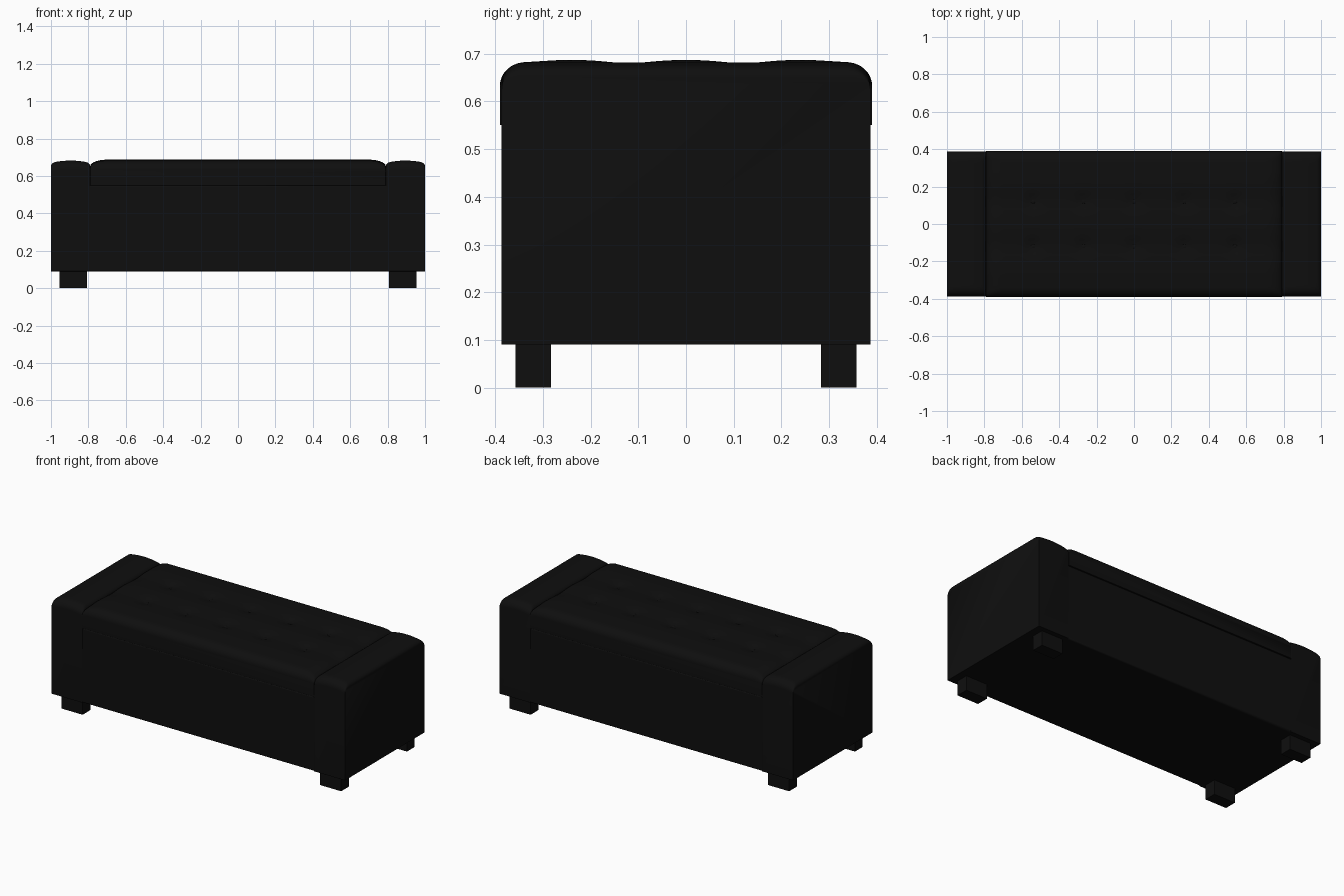
import bpy, bmesh
from math import sin, pi, sqrt, exp, hypot

cube = bpy.data.objects.get("Cube")
if cube:
    bpy.data.objects.remove(cube)

black = bpy.data.materials.new("black leather")
black.use_nodes = True
colour = (0.0045, 0.0045, 0.0045, 1)
black.diffuse_color = colour
black.node_tree.nodes["Principled BSDF"].inputs["Base Color"].default_value = colour

TUFTS = [(i * 0.27, y) for i in range(-2, 3) for y in (-0.12, 0.12)]


def finish(name, bm, bevel, smooth=True):
    bmesh.ops.recalc_face_normals(bm, faces=bm.faces)
    mesh = bpy.data.meshes.new(name)
    bm.to_mesh(mesh)
    bm.free()
    ob = bpy.data.objects.new(name, mesh)
    bpy.context.collection.objects.link(ob)
    mesh.materials.append(black)
    if bevel:
        mod = ob.modifiers.new("soft edges", "BEVEL")
        mod.width, mod.segments = bevel, 3
        mod.limit_method, mod.angle_limit = "ANGLE", 1.05
    if smooth:
        bpy.ops.object.select_all(action="DESELECT")
        ob.select_set(True)
        bpy.context.view_layer.objects.active = ob
        bpy.ops.object.shade_smooth_by_angle(angle=0.7)
    return ob


def box(name, centre, size, bevel=0.0):
    bm = bmesh.new()
    bmesh.ops.create_cube(bm, size=1)
    for v in bm.verts:
        v.co = [c + p * s for c, p, s in zip(centre, v.co, size)]
    return finish(name, bm, bevel, bevel > 0)


def roll(half, pos, width, drop):
    """Drop of an elliptical rounded edge at a position across the cushion."""
    t = max(0, 1 - (half - abs(pos)) / width)
    return drop * (1 - sqrt(max(0, 1 - t * t)))


def cushion(name, x, half_x, half_y, bottom, cols, height, bevel):
    """Upholstered block with a shaped top and straight walls."""
    rows = 44
    bm = bmesh.new()
    grid = []
    for i in range(cols + 1):
        px = half_x * sin((i / cols - 0.5) * pi)
        line = []
        for j in range(rows + 1):
            py = half_y * sin((j / rows - 0.5) * pi)
            line.append(bm.verts.new((x + px, py, height(px, py))))
        grid.append(line)
    for a, b in zip(grid, grid[1:]):
        for j in range(rows):
            bm.faces.new((a[j], b[j], b[j + 1], a[j + 1]))
    # Four walls, each one face below its top rim, and the underside
    low = {(i, j): bm.verts.new((*grid[i][j].co.xy, bottom))
           for i in (0, cols) for j in (0, rows)}
    rims = [([g[0] for g in grid], (0, 0), (cols, 0)),
            ([g[rows] for g in grid], (0, rows), (cols, rows)),
            (grid[0], (0, 0), (0, rows)),
            (grid[cols], (cols, 0), (cols, rows))]
    for rim, start, end in rims:
        bm.faces.new(rim + [low[end], low[start]])
    bm.faces.new([low[k] for k in ((0, 0), (cols, 0), (cols, rows), (0, rows))])
    return finish(name, bm, bevel)


def seat_height(x, y):
    z = 0.687 - hypot(roll(0.79, x, 0.09, 0.035), roll(0.39, y, 0.05, 0.045))
    z -= 0.008 * max(0, (abs(y) - 0.26) / 0.13)
    # Two long pleats with button dimples along them
    z -= 0.007 * exp(-((abs(y) - 0.12) / 0.06) ** 2)
    for tx, ty in TUFTS:
        z -= 0.012 * exp(-((x - tx) ** 2 + (y - ty) ** 2) / 0.0012)
    return z


def arm_height(x, y):
    return (0.682 - 0.012 * (x / 0.105) ** 2
            - hypot(roll(0.105, x, 0.025, 0.018), roll(0.387, y, 0.05, 0.045)))


# Storage body and tufted lid
box("body", (0, 0, 0.32), (1.6, 0.772, 0.46), 0.008)
cushion("tufted_seat", 0, 0.79, 0.39, 0.55, 110, seat_height, 0.006)
for n, (tx, ty) in enumerate(TUFTS):
    bm = bmesh.new()
    bmesh.ops.create_uvsphere(bm, u_segments=12, v_segments=8, radius=0.013)
    for v in bm.verts:
        v.co = (v.co.x + tx, v.co.y + ty, v.co.z * 0.35 + seat_height(tx, ty))
    finish(f"button_{n + 1}", bm, 0)

# End arms and feet
for side, s in (("left", 1), ("right", -1)):
    cushion(f"{side}_arm", s * 0.895, 0.105, 0.387, 0.09, 24, arm_height, 0.01)
    for end, e in (("front", -1), ("back", 1)):
        box(f"{end}_{side}_foot", (s * 0.881, e * 0.32, 0.05), (0.145, 0.075, 0.1))
